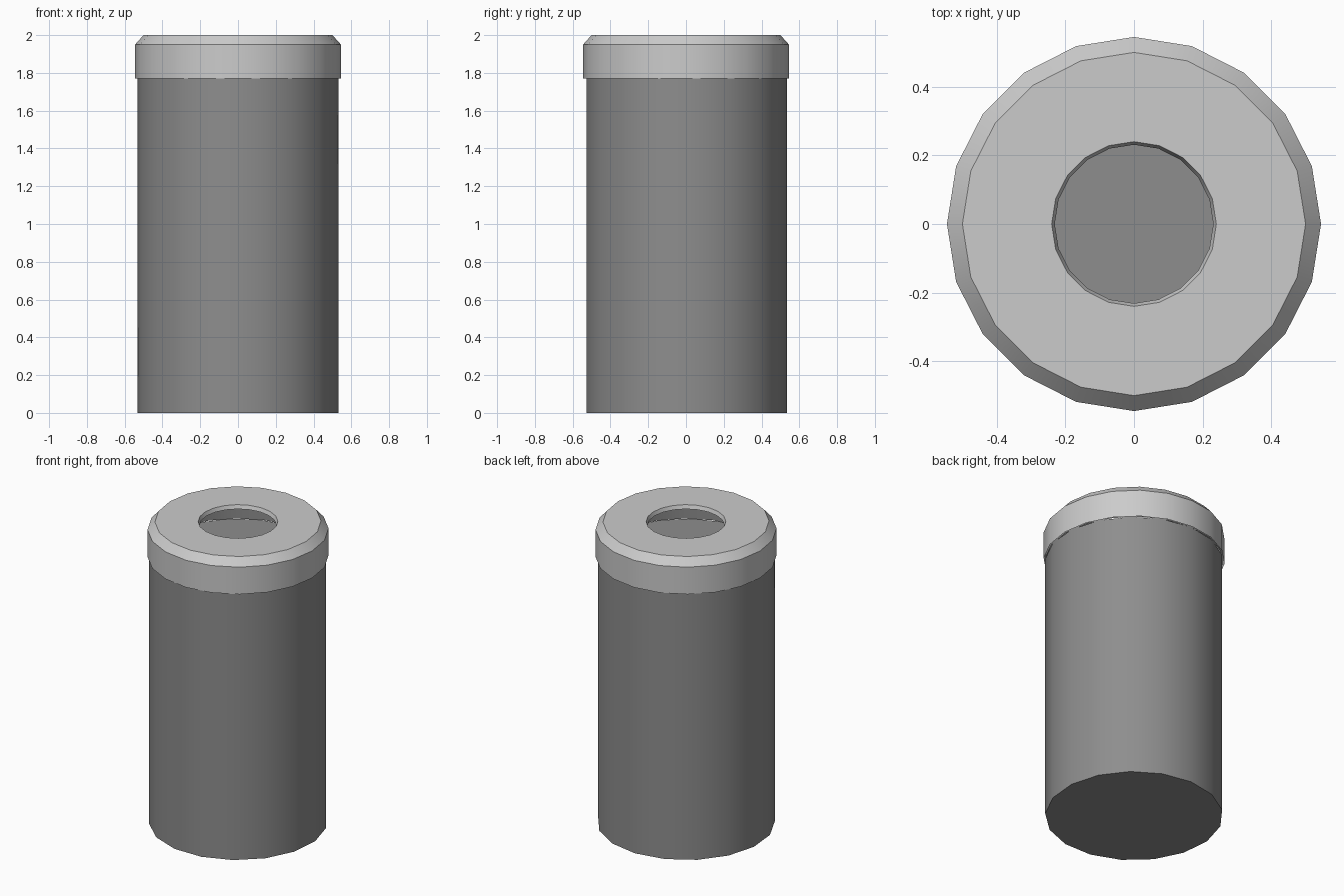
import bpy, bmesh
from math import cos, sin, pi, radians

if "Cube" in bpy.data.objects:
    bpy.data.objects.remove(bpy.data.objects["Cube"])


def lathe(name, profile, sides, material=None, cap_ends=False):
    """Revolve (radius, height) points around z, optionally closing both ends."""
    bm = bmesh.new()
    turns = [pi / 2 + 2 * pi * i / sides for i in range(sides)]
    rings = [[bm.verts.new((r * cos(a), r * sin(a), z)) for a in turns] for r, z in profile]
    for low, high in zip(rings, rings[1:]):
        for i in range(sides):
            j = (i + 1) % sides
            bm.faces.new((low[i], low[j], high[j], high[i]))
    if cap_ends:
        bm.faces.new(rings[0][::-1])
        bm.faces.new(rings[-1])
    mesh = bpy.data.meshes.new(name)
    bm.to_mesh(mesh)
    bm.free()
    obj = bpy.data.objects.new(name, mesh)
    bpy.context.collection.objects.link(obj)
    if material:
        mesh.materials.append(material)
    bpy.ops.object.select_all(action='DESELECT')
    obj.select_set(True)
    bpy.context.view_layer.objects.active = obj
    bpy.ops.object.shade_smooth_by_angle(angle=radians(30))
    return obj


dark_grey = bpy.data.materials.new("dark_grey")
dark_grey.diffuse_color = (0.27, 0.27, 0.27, 1)
dark_grey.use_nodes = True
dark_grey.node_tree.nodes["Principled BSDF"].inputs["Base Color"].default_value = dark_grey.diffuse_color

# Bin body: closed drum whose top forms the floor seen through the lid
lathe("bin_body", [(0.535, 0), (0.535, 1.77)], 17, dark_grey, cap_ends=True)

# Lid: skirt, chamfer, flat top and short lip around the opening
lathe("bin_lid", [(0.545, 1.77), (0.545, 1.95), (0.50, 2.0), (0.24, 2.0), (0.231, 1.975)], 20)

# Dark liner: inner wall under the lid
lathe("lid_liner", [(0.535, 1.95), (0.535, 1.77)], 20, dark_grey)
